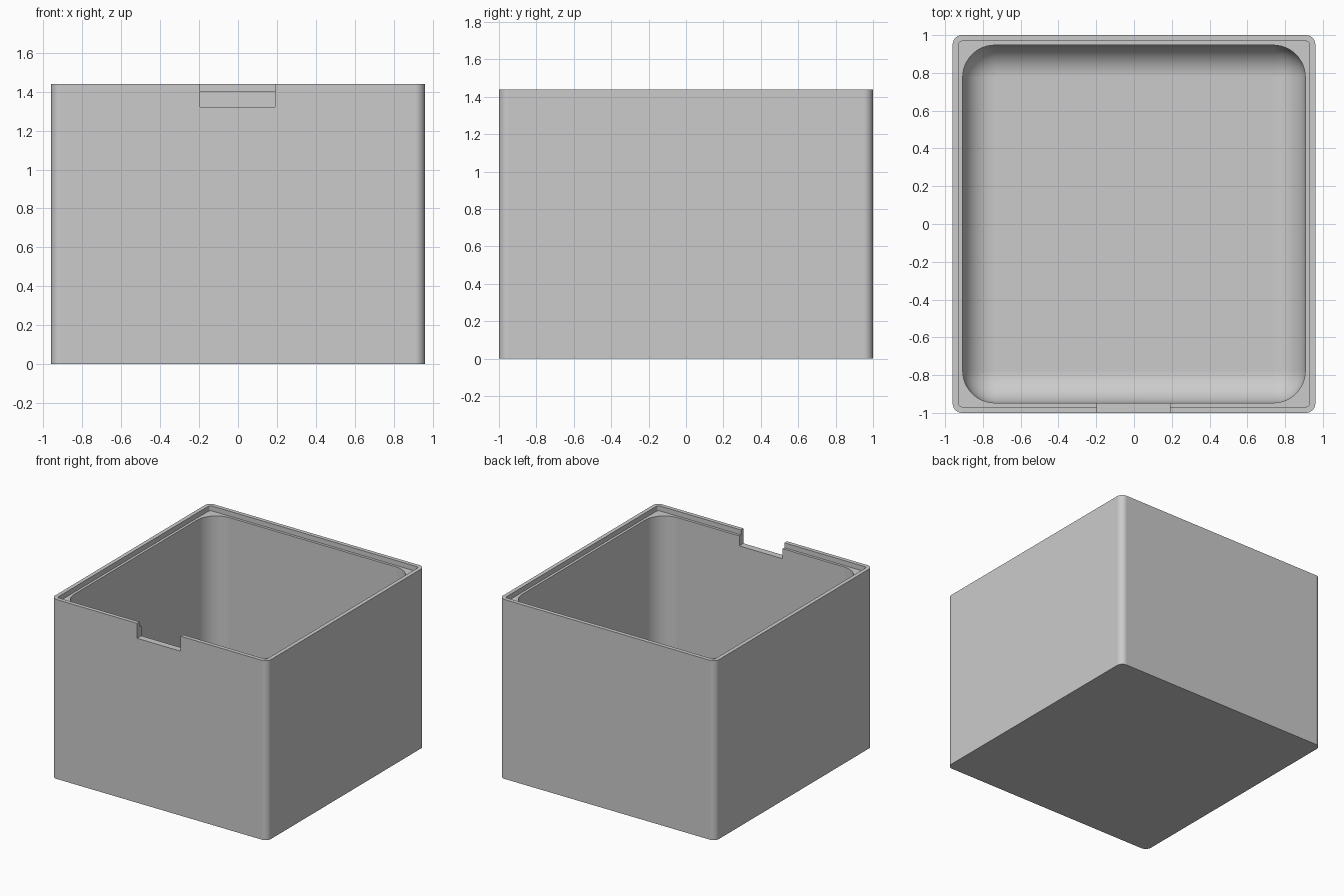
import bpy
import bmesh
from math import cos, sin, pi

cube = bpy.data.objects.get("Cube")
if cube:
    bpy.data.objects.remove(cube, do_unlink=True)

HEIGHT, STEP_Z, FLOOR_Z = 1.44, 1.4, 0.05
HALF_X, HALF_Y = 0.96, 1.0
FILLET = 0.17
CORNER_STEPS, FILLET_STEPS = 12, 12

grey = bpy.data.materials.new("plain grey")
grey.use_nodes = True
grey.diffuse_color = (0.6, 0.6, 0.6, 1)
grey.node_tree.nodes["Principled BSDF"].inputs["Base Color"].default_value = (0.6, 0.6, 0.6, 1)


def ring(bm, inset_x, inset_y, radius, z):
    """Rounded rectangle of vertices, counter-clockwise."""
    cx, cy = HALF_X - inset_x - radius, HALF_Y - inset_y - radius
    verts = []
    for quarter, (sx, sy) in enumerate(((1, 1), (-1, 1), (-1, -1), (1, -1))):
        for i in range(CORNER_STEPS + 1):
            a = (quarter + i / CORNER_STEPS) * pi / 2
            verts.append(bm.verts.new((sx * cx + radius * cos(a), sy * cy + radius * sin(a), z)))
    return verts


# Box shell: outer wall, rim, lid ledge, cavity and filleted floor
bm = bmesh.new()
rings = [
    ring(bm, 0, 0, 0.05, 0),
    ring(bm, 0, 0, 0.05, HEIGHT),
    ring(bm, 0.032, 0.032, 0.018, HEIGHT),
    ring(bm, 0.032, 0.032, 0.018, STEP_Z),
]
rings.append(ring(bm, 0.053, 0.053, FILLET, STEP_Z))
for i in range(FILLET_STEPS + 1):
    a = i / FILLET_STEPS * pi / 2
    inset = 0.053 + FILLET * (1 - cos(a))
    rings.append(ring(bm, inset, inset, FILLET * cos(a), FLOOR_Z + FILLET * (1 - sin(a))))
for low, high in zip(rings, rings[1:]):
    for i in range(len(low)):
        j = (i + 1) % len(low)
        bm.faces.new((low[i], low[j], high[j], high[i]))
bm.faces.new(rings[0][::-1])
bm.faces.new(rings[-1])
bmesh.ops.remove_doubles(bm, verts=bm.verts, dist=0.0001)
bmesh.ops.recalc_face_normals(bm, faces=bm.faces)
mesh = bpy.data.meshes.new("box_shell")
bm.to_mesh(mesh)
bm.free()
mesh.materials.append(grey)
box = bpy.data.objects.new("box_shell", mesh)
bpy.context.collection.objects.link(box)

# Finger notch in the front wall
bpy.ops.mesh.primitive_cube_add(size=1, location=(-0.003, -0.95, 1.42))
cutter = bpy.context.object
cutter.name = "notch_cutter"
cutter.scale = (0.386, 0.3, 0.2)
cutter.hide_render = True
cutter.data.materials.append(grey)

bpy.ops.object.select_all(action='DESELECT')
box.select_set(True)
bpy.context.view_layer.objects.active = box
notch = box.modifiers.new("notch", 'BOOLEAN')
notch.operation = 'DIFFERENCE'
notch.solver = 'EXACT'
notch.object = cutter
bpy.ops.object.modifier_apply(modifier=notch.name)
bpy.data.objects.remove(cutter, do_unlink=True)

# Smooth rounded corners, crisp rims
bpy.ops.object.shade_smooth_by_angle(angle=pi / 6)
weighted = box.modifiers.new("even_shading", 'WEIGHTED_NORMAL')
weighted.keep_sharp = True
